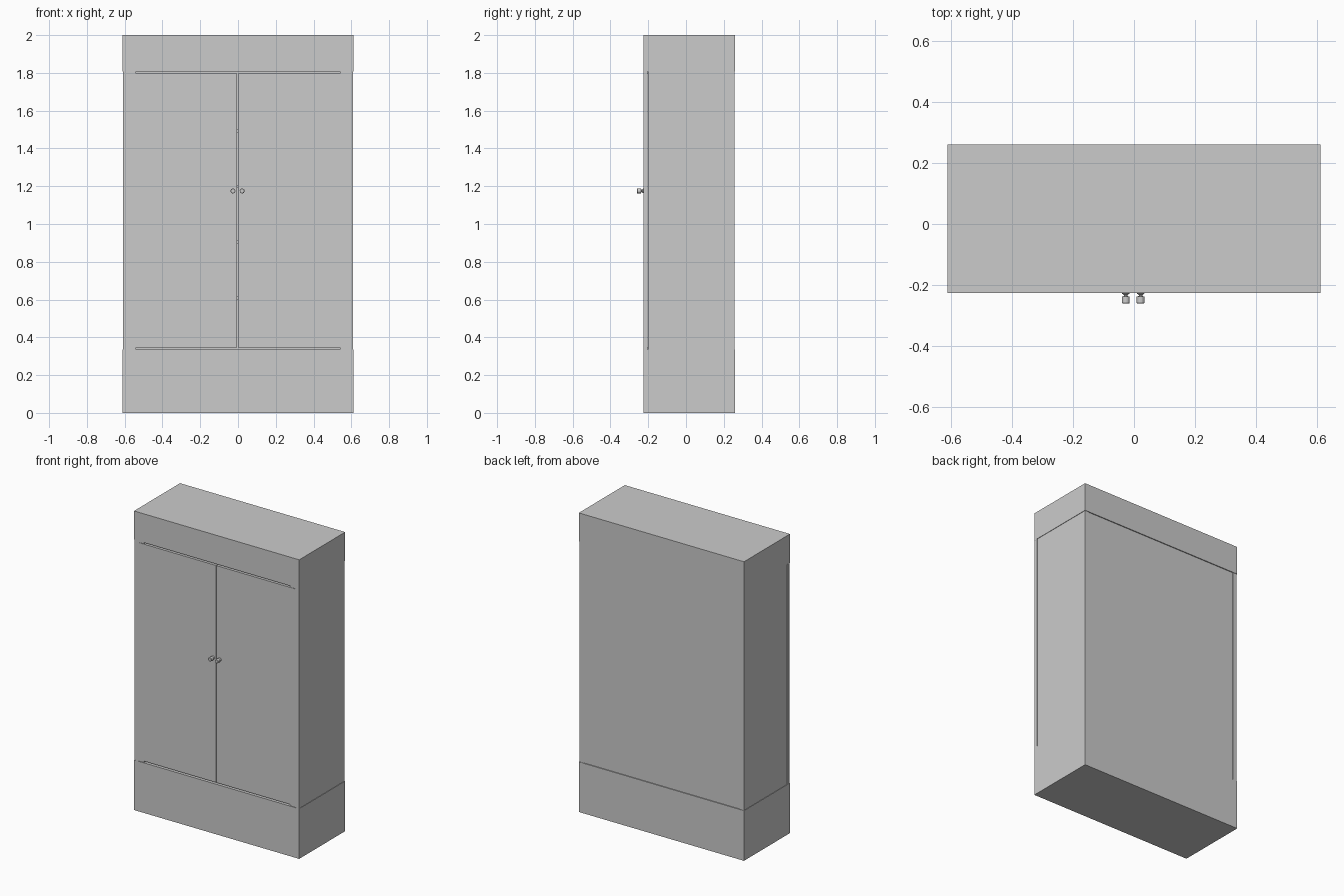
import bpy, bmesh, math

if "Cube" in bpy.data.objects:
    bpy.data.objects.remove(bpy.data.objects["Cube"])

W = 0.611                  # half width
YF, YB = -0.226, 0.26      # front and back of the cabinet
ZB, ZT = 0.335, 1.808      # top of the base, underside of the top box
IN = 0.003                 # small step of the middle section
GAP = 0.011                # gap above and below the doors
SEAM = -0.0025             # x of the line between the doors


def box(name, x0, x1, y0, y1, z0, z1):
    bm = bmesh.new()
    bmesh.ops.create_cube(bm, size=1)
    for v in bm.verts:
        v.co = ((x0 + x1) / 2 + v.co.x * (x1 - x0),
                (y0 + y1) / 2 + v.co.y * (y1 - y0),
                (z0 + z1) / 2 + v.co.z * (z1 - z0))
    me = bpy.data.meshes.new(name)
    bm.to_mesh(me)
    bm.free()
    ob = bpy.data.objects.new(name, me)
    bpy.context.collection.objects.link(ob)
    return ob


def knob(name, x, z, n=16):
    # turned profile: (radius, y)
    prof = [(0.012, YF + 0.003), (0.012, YF - 0.002), (0.006, YF - 0.007),
            (0.006, YF - 0.010), (0.013, YF - 0.012), (0.013, YF - 0.032),
            (0.011, YF - 0.034)]
    bm = bmesh.new()
    rings = [[bm.verts.new((x + r * math.cos(2 * math.pi * i / n), y,
                            z + r * math.sin(2 * math.pi * i / n)))
              for i in range(n)] for r, y in prof]
    for a, b in zip(rings, rings[1:]):
        for i in range(n):
            j = (i + 1) % n
            bm.faces.new((a[i], a[j], b[j], b[i]))
    bm.faces.new(rings[0])
    bm.faces.new(rings[-1])
    bmesh.ops.recalc_face_normals(bm, faces=bm.faces)
    me = bpy.data.meshes.new(name)
    bm.to_mesh(me)
    bm.free()
    bpy.context.collection.objects.link(bpy.data.objects.new(name, me))


# base and top boxes
box("base", -W, W, YF, YB, 0, ZB)
box("top_box", -W, W, YF, YB, ZT, 2)

# back panel set between the sides
DOOR_BACK = YF + 0.022
box("back_panel", -0.58, 0.58, YB - 0.025, YB - 0.006, ZB, ZT)

# shelves inside
for i in range(1, 5):
    z = ZB + (ZT - ZB) * i / 5 - 0.02
    box(f"shelf_{i}", -0.58, 0.58, DOOR_BACK + 0.02, YB - 0.025, z - 0.008, z + 0.008)

for side, s in (("left", -1), ("right", 1)):
    # side panels
    xa, xb = sorted((s * 0.579, s * (W - IN)))
    box(f"{side}_side", xa, xb, DOOR_BACK + 0.003, YB - IN, ZB, ZT)
    # doors
    xa, xb = sorted((SEAM + s * 0.0015, s * (W - 0.001)))
    box(f"{side}_door", xa, xb, YF + 0.001, DOOR_BACK, ZB + GAP, ZT - GAP)
    # hinge plates in the gaps above and below the doors
    xa, xb = sorted((s * 0.54, s * 0.58))
    for level, z in (("lower", ZB), ("upper", ZT - GAP)):
        box(f"{side}_{level}_hinge", xa, xb, YF + 0.004, DOOR_BACK + 0.02, z, z + GAP)
    # front edges of the frame closing the gap ends
    xa, xb = sorted((s * 0.579, s * (W - 0.001)))
    for level, z in (("lower", ZB), ("upper", ZT - GAP)):
        box(f"{side}_{level}_gap_end", xa, xb, YF + 0.001, DOOR_BACK, z, z + GAP)
    # knobs
    knob(f"{side}_knob", SEAM + s * 0.0245, 1.175)
